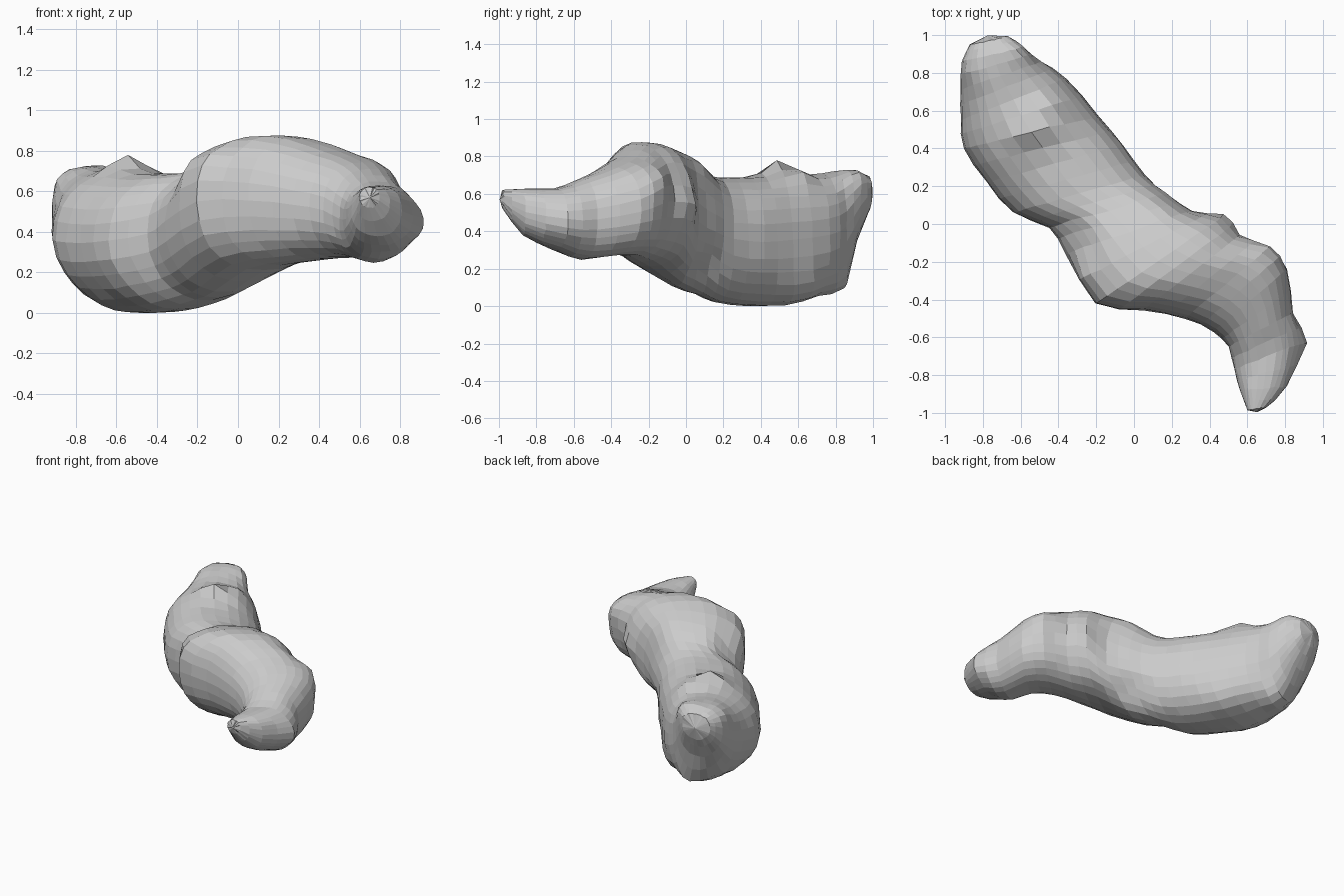
import bpy, bmesh, math, random
from mathutils import Vector

if "Cube" in bpy.data.objects:
    bpy.data.objects.remove(bpy.data.objects["Cube"])

# Body stations, rear to snout: left edge x,y / right edge x,y / bottom z, top z
STATIONS = [
    (-.87, .95, -.67, .99, .50, .69),
    (-.91, .86, -.59, .93, .34, .72),
    (-.92, .71, -.49, .86, .14, .715),
    (-.915, .55, -.36, .77, .06, .70),
    (-.90, .40, -.19, .57, .01, .70),
    (-.78, .22, -.06, .42, .00, .69),
    (-.64, .06, .06, .26, .02, .69),
    (-.45, -.02, .18, .16, .06, .72),
    (-.36, -.16, .31, .07, .10, .80),
    (-.20, -.42, .46, .03, .21, .875),
    (.05, -.455, .55, -.07, .25, .865),
    (.27, -.50, .71, -.13, .27, .80),
    (.42, -.57, .81, -.24, .27, .745),
    (.50, -.65, .84, -.47, .25, .68),
    (.53, -.77, .88, -.63, .30, .63),
    (.56, -.88, .81, -.86, .38, .63),
    (.60, -.985, .70, -.97, .52, .62),
]
# Surface bumps: centre, push, radius
BUMPS = [
    ((-.56, .48, .70), (0, 0, .08), .09),         # back crest
    ((-.44, .59, .67), (.01, .01, .05), .09),     # crest, far end
    ((-.62, .92, .65), (.02, .01, .035), .10),    # square rear top
    ((-.17, -.30, .66), (-.02, -.01, .06), .12),  # shoulder corner
    ((-.31, -.10, .70), (.03, .02, -.04), .13),   # neck crease
    ((.14, .08, .68), (0, .01, .06), .15),        # far shoulder
    ((.68, -.15, .64), (.02, .02, .03), .11),     # far front corner
    ((.89, -.63, .44), (.04, 0, 0), .10),         # cheek
    ((.48, -.02, .54), (.02, .03, 0), .09),       # flank knob
    ((-.88, .80, .66), (-.01, 0, .02), .09),      # rear corner
    ((-.38, .58, .10), (.04, .04, -.02), .18),    # square far haunch
    ((-.64, .82, .16), (.02, .04, -.05), .13),    # rear underside
    ((.14, .10, .18), (-.04, -.02, .06), .14),    # hollow behind belly
]
SIDES, STEPS, POWER = 28, 2, 2.3
random.seed(4)


def catmull(a, b, c, d, t):
    return [.5 * (2 * q + (r - p) * t + (2 * p - 5 * q + 4 * r - s) * t * t
                  + (3 * q - p - 3 * r + s) * t ** 3) for p, q, r, s in zip(a, b, c, d)]


def section(s, haunch):
    """Rounded vertical ring; haunch (0-1) slants its lower left side."""
    lx, ly, rx, ry, lo, hi = s
    points = []
    for i in range(SIDES):
        a = math.tau * i / SIDES
        c, n = math.cos(a), math.sin(a)
        u = math.copysign(abs(c) ** (2 / POWER), c)
        w = math.copysign(abs(n) ** (2 / POWER), n)
        if u < 0 and w < 0:
            u *= 1 - .28 * haunch * abs(w) ** 1.5
        points.append(Vector(((lx + rx) / 2 + u * (rx - lx) / 2,
                              (ly + ry) / 2 + u * (ry - ly) / 2,
                              (lo + hi) / 2 + w * (hi - lo) / 2)))
    return points


# Interpolated rings along the body
rows = []
last = len(STATIONS) - 1
for i in range(last):
    four = [STATIONS[max(0, min(last, i + k))] for k in (-1, 0, 1, 2)]
    rows += [catmull(*four, j / STEPS) for j in range(STEPS)]
rows.append(STATIONS[-1])

# Skin the rings and close both ends
bm = bmesh.new()
rings = []
for k, row in enumerate(rows):
    haunch = max(0, min(1, (8 - k / STEPS) / 3))
    rings.append([bm.verts.new(p) for p in section(row, haunch)])
for a, b in zip(rings, rings[1:]):
    for i in range(SIDES):
        j = (i + 1) % SIDES
        bm.faces.new((a[i], a[j], b[j], b[i]))
for ring, push in ((rings[0], (-.01, .025, 0)), (rings[-1], (0, -.02, 0))):
    tip = bm.verts.new(sum((v.co for v in ring), Vector()) / SIDES + Vector(push))
    for i in range(SIDES):
        bm.faces.new((ring[i], ring[(i + 1) % SIDES], tip))

# Lumps and slight roughness on the surface
for v in bm.verts:
    start = v.co.copy()
    for centre, push, radius in BUMPS:
        d = (start - Vector(centre)).length / radius
        v.co += Vector(push) * math.exp(-d * d)
    v.co += Vector([random.uniform(-.003, .003) for _ in range(3)])
    v.co.y = max(-1, min(1, v.co.y))
    v.co.z = max(v.co.z, 0)

bmesh.ops.recalc_face_normals(bm, faces=bm.faces)
mesh = bpy.data.meshes.new("body")
bm.to_mesh(mesh)
bm.free()
body = bpy.data.objects.new("body", mesh)
bpy.context.collection.objects.link(body)
